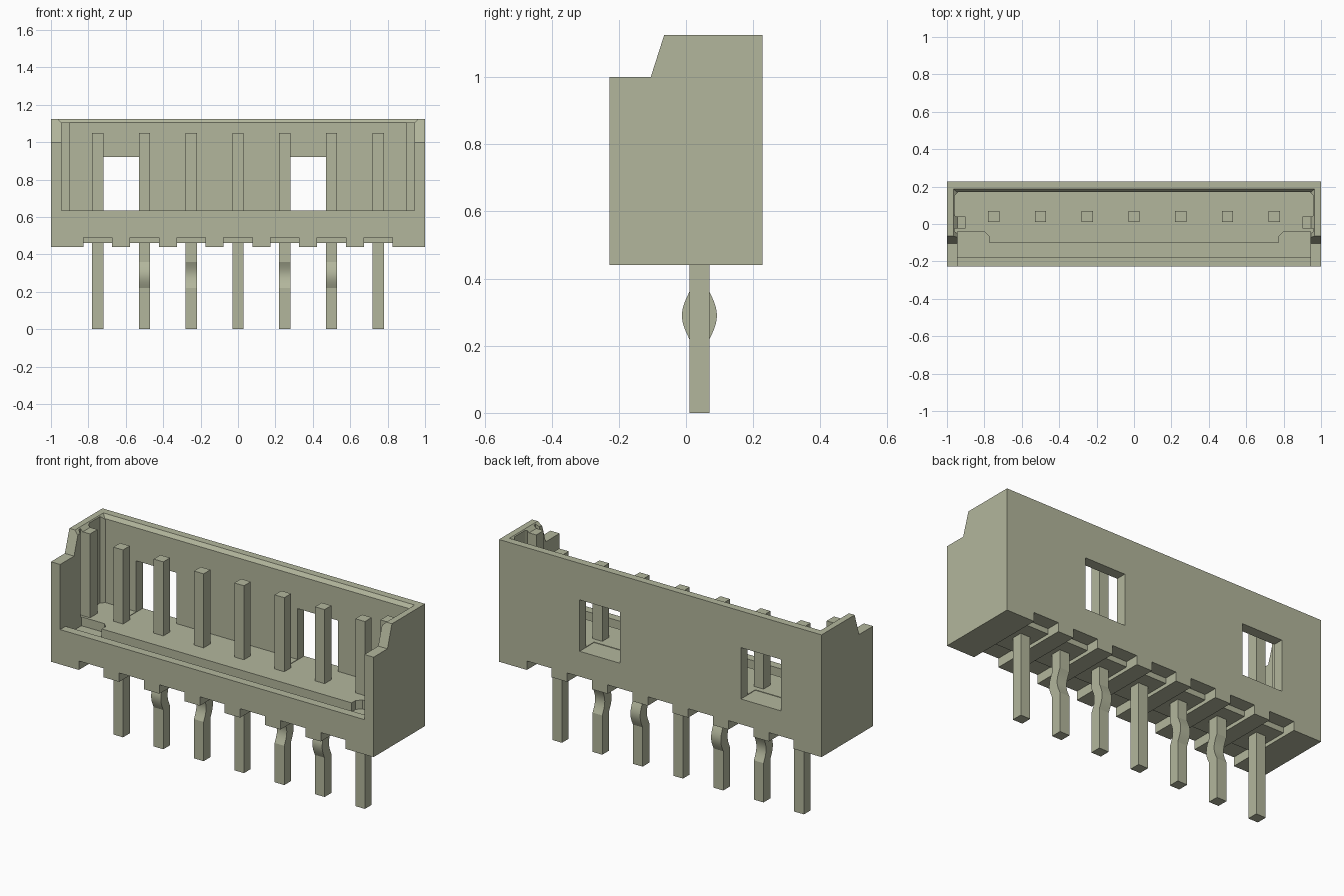
import bpy, bmesh, math

cube = bpy.data.objects.get("Cube")
if cube:
    bpy.data.objects.remove(cube, do_unlink=True)

# Single plastic colour
COLOUR = (0.45, 0.47, 0.335, 1)
mat = bpy.data.materials.new("pale olive")
mat.use_nodes = True
mat.diffuse_color = COLOUR
mat.node_tree.nodes["Principled BSDF"].inputs["Base Color"].default_value = COLOUR


def loft(name, start, end):
    """Closed solid between two matching 3D outlines."""
    bm = bmesh.new()
    a = [bm.verts.new(p) for p in start]
    b = [bm.verts.new(p) for p in end]
    bm.faces.new(a)
    bm.faces.new(b[::-1])
    n = len(a)
    for i in range(n):
        j = (i + 1) % n
        bm.faces.new((a[i], b[i], b[j], a[j]))
    bmesh.ops.recalc_face_normals(bm, faces=bm.faces)
    mesh = bpy.data.meshes.new(name)
    bm.to_mesh(mesh)
    bm.free()
    mesh.materials.append(mat)
    obj = bpy.data.objects.new(name, mesh)
    bpy.context.collection.objects.link(obj)
    return obj


def along_x(name, yz, x0, x1):
    return loft(name, [(x0, y, z) for y, z in yz], [(x1, y, z) for y, z in yz])


def along_z(name, xy, z0, z1, top=None):
    return loft(name, [(x, y, z0) for x, y in xy], [(x, y, z1) for x, y in top or xy])


def rect(a0, a1, b0, b1):
    return [(a0, b0), (a1, b0), (a1, b1), (a0, b1)]


def mirrored(half):
    return half + [(-x, y) for x, y in reversed(half)]


def cut(target, cutter):
    cutter.hide_render = True
    mod = target.modifiers.new("cut", 'BOOLEAN')
    mod.operation = 'DIFFERENCE'
    mod.solver = 'EXACT'
    mod.object = cutter
    bpy.context.view_layer.objects.active = target
    bpy.ops.object.modifier_apply(modifier=mod.name)
    bpy.data.objects.remove(cutter, do_unlink=True)


# Housing block with stepped end walls
W, D, BASE, TOP, FLOOR = 1.0, 0.228, 0.44, 1.125, 0.635
housing = along_x("housing", [(-D, BASE), (D, BASE), (D, TOP), (-0.065, TOP),
                              (-0.105, 1.0), (-D, 1.0)], -W, W)

# Cavity, open at the front, with a guide rib on each end wall
cavity = mirrored([(0.943, -0.4), (0.943, -0.05), (0.96, -0.04), (0.96, -0.025),
                   (0.9, -0.025), (0.9, 0.04), (0.955, 0.04), (0.96, 0.055),
                   (0.96, 0.15), (0.94, 0.17)])
cut(housing, along_z("cavity_cutter", cavity, FLOOR, 1.3))

# Bevelled inner rim
cut(housing, along_z("rim_cutter", mirrored([(0.945, -0.4), (0.945, 0.17)]), 1.105, TOP + 0.005,
                     mirrored([(0.97, -0.4), (0.97, 0.19)])))

# Groove behind the low front wall
groove = mirrored([(0.943, -0.18), (0.943, -0.04), (0.8, -0.04), (0.775, -0.065), (0.775, -0.1)])
cut(housing, along_z("groove_cutter", groove, 0.585, 0.8))

# Windows in the back wall
for x in (-0.625, 0.375):
    cut(housing, along_z("window_cutter", rect(x - 0.125, x + 0.125, 0.1, 0.4), 0.632, 0.92))

# Stepped underside notch at each pin
PINS = [0.25 * i for i in range(-3, 4)]
NOTCH = [(-0.4, 0.3), (0.4, 0.3), (0.4, 0.49), (0.15, 0.49), (0.15, 0.46),
         (-0.09, 0.46), (-0.09, 0.49), (-0.4, 0.49)]
for x in PINS:
    cut(housing, along_x("notch_cutter", NOTCH, x - 0.077, x + 0.077))

# Pins: the inner pairs bow backwards or forwards below the housing
BOW = {0.5: -0.022, 0.25: 0.022}
STEPS = 14
for i, x in enumerate(PINS):
    bow = BOW.get(abs(x), 0)
    path = [(0, 0.0)]
    if bow:
        path += [(bow * math.sin(math.pi * k / STEPS), 0.22 + 0.14 * k / STEPS)
                 for k in range(STEPS + 1)]
    path.append((0, 1.05))
    outline = [(0.01 + d, z) for d, z in path] + [(0.07 + d, z) for d, z in reversed(path)]
    pin = along_x(f"pin_{i + 1}", outline, x - 0.03, x + 0.03)
    bpy.ops.object.select_all(action='DESELECT')
    pin.select_set(True)
    bpy.context.view_layer.objects.active = pin
    bpy.ops.object.shade_smooth_by_angle(angle=math.radians(25))
